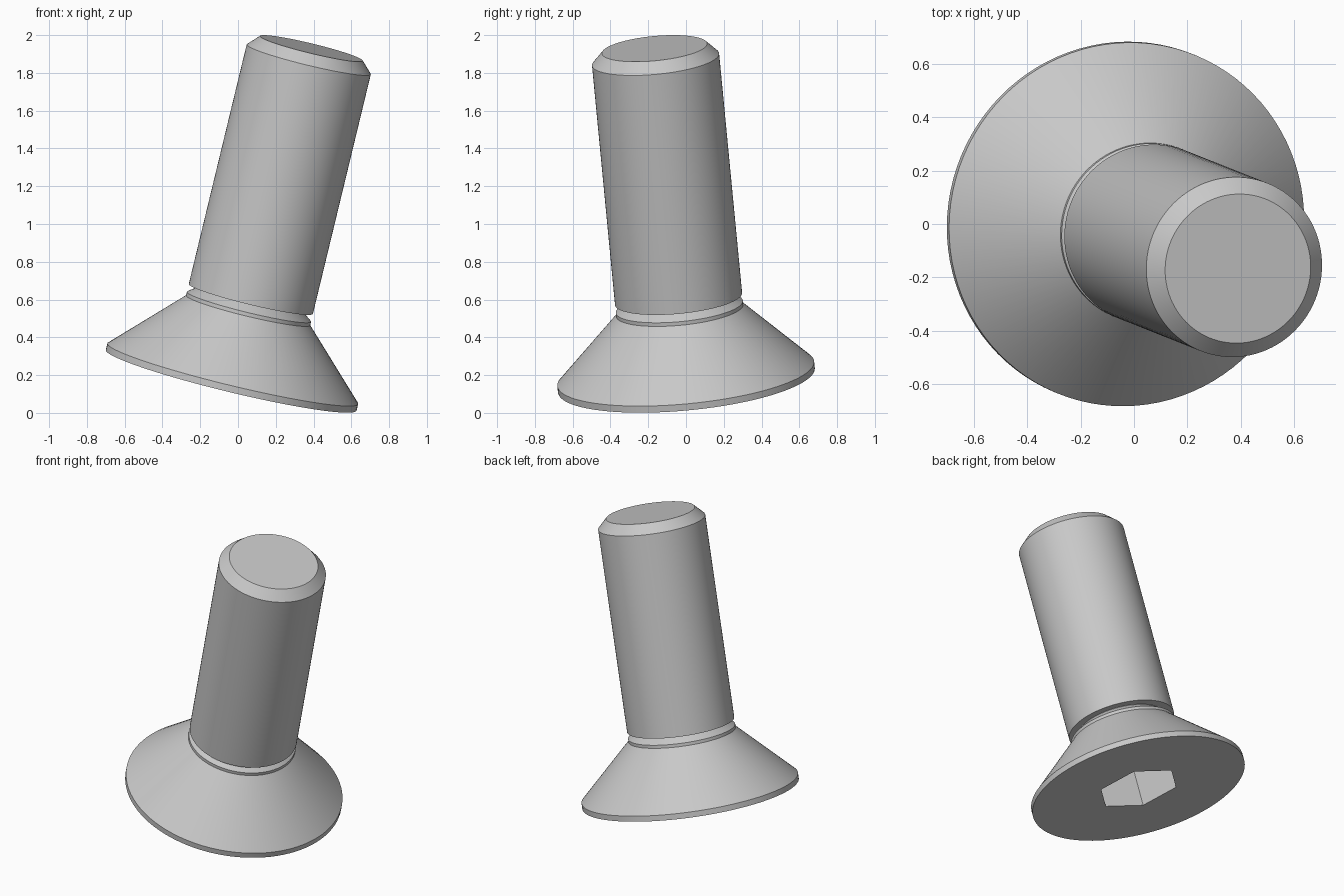
import bpy
import bmesh
from math import radians, tau
from mathutils import Matrix, Vector

if "Cube" in bpy.data.objects:
    bpy.data.objects.remove(bpy.data.objects["Cube"])

# Tilted axis of the screw, starting at the middle of the head's flat face
AXIS = Vector((0.234, -0.093, 0.968)).normalized()
BASE = Vector((-0.036, 0.002, 0.173))
TILT = Vector((0, 0, 1)).rotation_difference(AXIS)
PLACE = Matrix.Translation(BASE) @ TILT.to_matrix().to_4x4()

steel = bpy.data.materials.new("grey steel")
steel.use_nodes = True
steel.diffuse_color = (0.58, 0.58, 0.58, 1)
steel.node_tree.nodes["Principled BSDF"].inputs["Base Color"].default_value = (0.58, 0.58, 0.58, 1)


def add_object(name, bm):
    bmesh.ops.recalc_face_normals(bm, faces=bm.faces)
    mesh = bpy.data.meshes.new(name)
    bm.to_mesh(mesh)
    bm.free()
    mesh.materials.append(steel)
    obj = bpy.data.objects.new(name, mesh)
    bpy.context.collection.objects.link(obj)
    obj.matrix_world = PLACE
    return obj


def lathe(name, profile, steps=96):
    """Spin (radius, height) points around the local z axis."""
    bm = bmesh.new()
    verts = [bm.verts.new((r, 0, h)) for r, h in profile]
    edges = [bm.edges.new(pair) for pair in zip(verts, verts[1:])]
    bmesh.ops.spin(bm, geom=verts + edges, cent=(0, 0, 0), axis=(0, 0, 1),
                   angle=tau, steps=steps, use_duplicate=False)
    bmesh.ops.remove_doubles(bm, verts=bm.verts, dist=0.0005)
    return add_object(name, bm)


def select_only(obj):
    bpy.ops.object.select_all(action='DESELECT')
    obj.select_set(True)
    bpy.context.view_layer.objects.active = obj


# Countersunk head with its rim and the tapered neck under the shaft
head = lathe("countersunk_head", [
    (0, 0), (0.683, 0), (0.683, 0.036), (0.338, 0.382),
    (0.338, 0.402), (0.284, 0.443), (0.284, 0.46), (0, 0.46)])

# Shaft with a chamfered end
shaft = lathe("shaft", [
    (0, 0.445), (0.338, 0.445), (0.338, 1.755), (0.28, 1.815), (0, 1.815)])

# Hexagonal drive socket cut into the flat face
DEPTH = 0.28
bm = bmesh.new()
bmesh.ops.create_cone(bm, cap_ends=True, segments=6, radius1=0.262,
                      radius2=0.262, depth=2 * DEPTH,
                      matrix=Matrix.Rotation(radians(13 + 30), 4, 'Z')
                      @ Matrix.Rotation(radians(30), 4, 'Z'))
cutter = add_object("socket_cutter", bm)
cutter.hide_render = True
bpy.context.view_layer.update()
select_only(head)
cut = head.modifiers.new("hex socket", 'BOOLEAN')
cut.operation = 'DIFFERENCE'
cut.solver = 'EXACT'
cut.object = cutter
bpy.ops.object.modifier_apply(modifier=cut.name)
bpy.data.objects.remove(cutter)

# Smooth round sides, sharp rims
for obj in (head, shaft):
    select_only(obj)
    bpy.ops.object.shade_smooth_by_angle(angle=radians(30))
